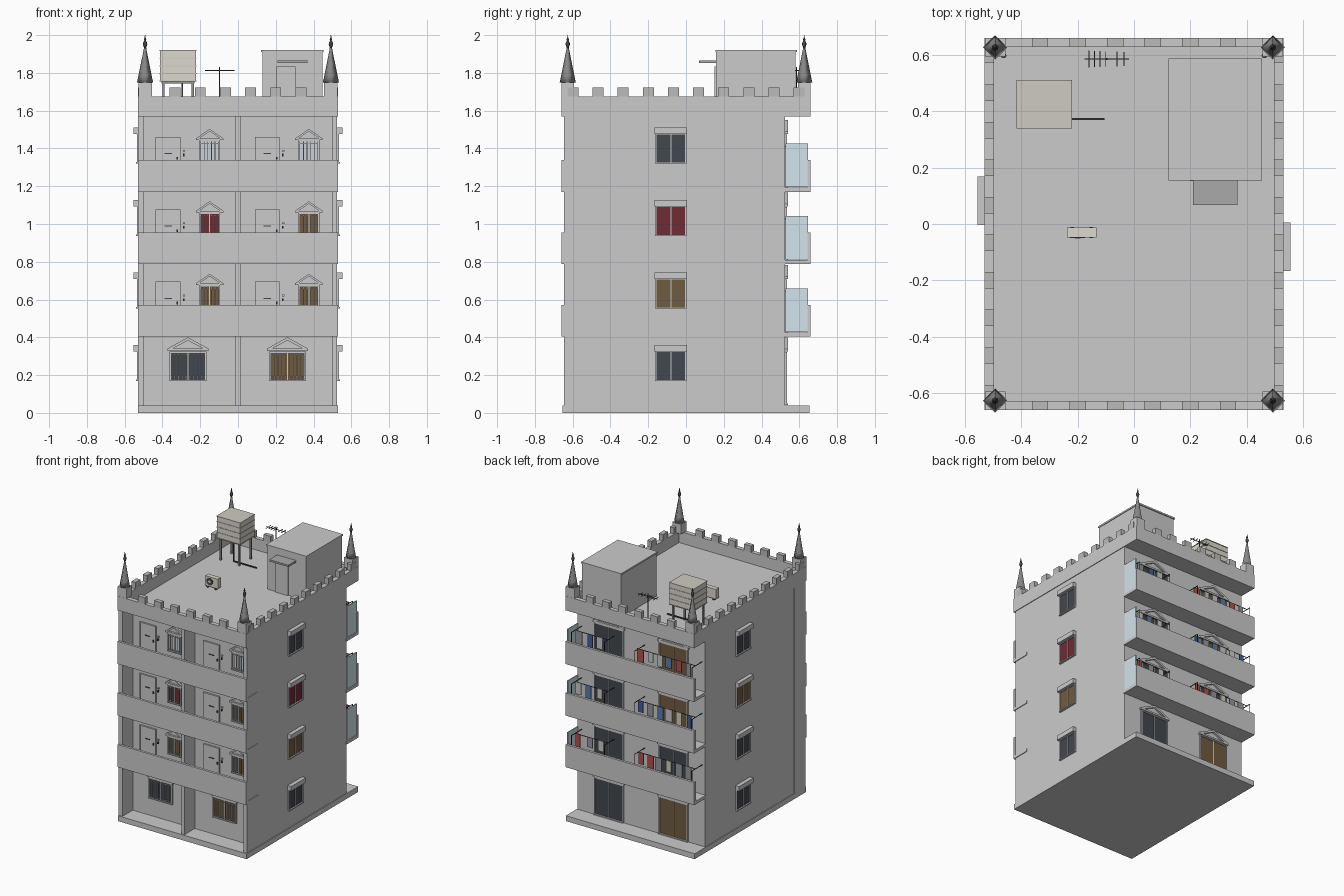
import bpy, bmesh, math, random
from mathutils import Vector

if "Cube" in bpy.data.objects:
    bpy.data.objects.remove(bpy.data.objects["Cube"])

random.seed(4)
FH = 0.3835                                     # storey height
SLATE, TAN, RED = (.055, .065, .08), (.16, .105, .05), (.16, .025, .035)
PALE, CREAM, DARK = (.6, .65, .7), (.72, .69, .61), (.06, .06, .06)
DOOR, ROOF, GLASS = (.7, .7, .67), (.6, .6, .6), (.65, .78, .84)
mats = {}

# u along the wall, o outwards from the core wall
SIDES = {None: lambda u, o, z: (u, o, z),
         'front': lambda u, o, z: (u, -.525 - o, z), 'back': lambda u, o, z: (u, .525 + o, z),
         'right': lambda u, o, z: (.525 + o, u, z), 'left': lambda u, o, z: (-.525 - o, u, z)}


def finish(name, bm, color=None, smooth=False):
    bmesh.ops.recalc_face_normals(bm, faces=bm.faces)
    me = bpy.data.meshes.new(name)
    bm.to_mesh(me)
    bm.free()
    ob = bpy.data.objects.new(name, me)
    bpy.context.collection.objects.link(ob)
    for p in me.polygons:
        p.use_smooth = smooth
    if color:
        if color not in mats:
            mats[color] = bpy.data.materials.new("paint")
            mats[color].diffuse_color = (*color, 1)
        me.materials.append(mats[color])
    return ob


def boxes(name, lst, color=None, side=None):
    """One object from boxes (u0, u1, o0, o1, z0, z1)."""
    bm = bmesh.new()
    for u0, u1, o0, o1, z0, z1 in lst:
        ps = [Vector(SIDES[side](u, o, z)) for u in (u0, u1) for o in (o0, o1) for z in (z0, z1)]
        c, d = (ps[0] + ps[7]) / 2, ps[7] - ps[0]
        for v in bmesh.ops.create_cube(bm, size=1)['verts']:
            v.co = c + Vector(a * abs(b) for a, b in zip(v.co, d))
    return finish(name, bm, color)


def lathe(name, prof, n, x, y, color=None, smooth=True):
    bm = bmesh.new()
    rings = [[bm.verts.new((x + r * math.cos(math.tau * i / n), y + r * math.sin(math.tau * i / n), z))
              for i in range(n)] for r, z in prof]
    for a, b in zip(rings, rings[1:]):
        for i in range(n):
            bm.faces.new((a[i], a[(i + 1) % n], b[(i + 1) % n], b[i]))
    bm.faces.new(rings[0])
    bm.faces.new(rings[-1])
    return finish(name, bm, color, smooth)


def pediment(name, side, c, w, z, h, t=.013):
    """Triangular moulding: outer gable outline with an open centre."""
    bm = bmesh.new()
    outer = [(-w, z), (w, z), (w, z + t), (0, z + h), (-w, z + t)]
    inner = [(-w * .72, z + t), (w * .72, z + t), (w * .70, z + t * 1.2), (0, z + h - t * 1.3), (-w * .70, z + t * 1.2)]
    L = [[bm.verts.new(SIDES[side](c + u, o, zz)) for u, zz in p] for p in (outer, inner) for o in (0, .014)]
    for i in range(5):
        j = (i + 1) % 5
        for a, b in ((0, 1), (1, 3), (3, 2), (2, 0)):
            bm.faces.new((L[a][i], L[a][j], L[b][j], L[b][i]))
    finish(name, bm)


def window(name, side, c, w, z0, z1, color, bars=0, out=.004):
    a, b, t = c - w / 2, c + w / 2, .008
    boxes(name + "_pane", [(a, b, 0, out, z0, z1)], color, side)
    f = [(a - t, a, 0, .01, z0, z1), (b, b + t, 0, .01, z0, z1), (c - .003, c + .003, 0, .008, z0, z1),
         (a - t, b + t, 0, .01, z1, z1 + t), (a - t, b + t, 0, .014, z0 - t, z0)]
    boxes(name + "_frame", f, None, side)
    if bars:
        g = [(a + w * i / bars - .0018, a + w * i / bars + .0018, .012, .016, z0, z1) for i in range(bars + 1)]
        g += [(a, b, .012, .015, z, z + .004) for z in (z0 + .01, z1 - .01)]
        boxes(name + "_bars", g, None, side)


# Main mass, plinth, end fins and middle fin of the front galleries
boxes("core", [(-.525, .525, -.525, .525, .04, 1.575)])
boxes("plinth", [(-.53, .53, -.655, .655, 0, .04)])
boxes("gallery_fins", [(-.53, -.498, -.645, -.52, .04, 1.575), (.498, .525, -.645, -.52, .04, 1.575),
                       (-.012, .012, -.645, -.52, .04, 1.575)])
boxes("roof_slab", [(-.525, .525, -.655, .655, 1.57, 1.59)], ROOF)

# Roof parapet with merlons and corner posts
boxes("roof_parapet", [(s * .53, s * .496, -.66, .66, 1.57, 1.675) for s in (-1, 1)] +
      [(-.496, .496, s * .66, s * .628, 1.57, 1.675) for s in (-1, 1)])
m = .029
merlons = [(x - m, x + m, s * .66, s * .628, 1.675, 1.722)
           for s in (-1, 1) for x in [-.333 + .1332 * i for i in range(6)]]
merlons += [(s * .53, s * .496, y - m, y + m, 1.675, 1.722)
            for s in (-1, 1) for y in [-.599 + .1331 * i for i in range(10)]]
boxes("merlons", merlons, (.5, .5, .48))
for sx in (-1, 1):
    for sy in (-1, 1):
        x, y = sx * .492, sy * .626
        boxes("corner_post", [(x - .036, x + .036, y - .033, y + .033, 1.675, 1.748)])
        lathe("spire", [(.043, 1.748), (.034, 1.79), (.022, 1.85), (.01, 1.91), (.004, 1.945)], 4, x, y, (.25, .25, .25))
        lathe("finial", [(.004, 1.93), (.009, 1.942), (.012, 1.952), (.009, 1.963), (.004, 1.97),
                         (.007, 1.976), (.003, 1.985), (.001, 2.0)], 8, x, y, DARK)

# Gallery and balcony slabs with solid parapets
for k in range(1, 4):
    z = .02 + k * FH
    for s, nm in ((-1, "gallery"), (1, "balcony")):
        boxes(nm, [(-.53, .53, s * .655, s * .52, z, z + .022), (-.53, .53, s * .66, s * .642, z, z + .168)])
    boxes("glass_side_screen", [(.519, .526, .527, .645, z + .025, z + .255)], GLASS)

# Front: ground floor windows, then doors and small windows above
for c, col in ((-.265, SLATE), (.262, TAN)):
    window("ground_window", 'front', c, .18, .178, .318, col, 9)
    pediment("ground_pediment", 'front', c, .108, .328, .072)
cols = {1: (TAN, TAN), 2: (RED, TAN), 3: (PALE, PALE)}
for k in range(1, 4):
    z = k * FH
    for i, off in enumerate((0, .525)):
        d = -.43 + off
        boxes("flat_door", [(d, d + .12, 0, .008, z + .042, z + .305)], DOOR, 'front')
        boxes("door_frame", [(d - .006, d, 0, .012, z + .042, z + .311), (d + .12, d + .126, 0, .012, z + .042, z + .311),
                             (d, d + .12, 0, .012, z + .305, z + .311)], None, 'front')
        boxes("door_fittings", [(d + .04, d + .08, .006, .012, z + .22, z + .226),
                                (d + .105, d + .113, .006, .016, z + .19, z + .205),
                                (d + .138, d + .146, 0, .01, z + .208, z + .222)], DARK, 'front')
        boxes("bell_plate", [(d + .138, d + .15, 0, .008, z + .232, z + .242)], CREAM, 'front')
        window("gallery_window", 'front', -.15 + off, .095, z + .165, z + .285, cols[k][i], 5)
        pediment("gallery_pediment", 'front', -.15 + off, .072, z + .293, .06, .01)

# Side windows with roller shutter boxes and sills
for side, c, cc in (('right', -.08, (SLATE, TAN, RED, SLATE)), ('left', .083, (SLATE, SLATE, TAN, SLATE))):
    for k in range(4):
        z = k * FH
        window("side_window", side, c, .15, z + .178, z + .322, cc[k])
        boxes("shutter_box", [(c - .086, c + .086, 0, .029, z + .325, z + .36)], None, side)

# Back: tall sliding doors under gable mouldings
for c, cc in ((.262, (SLATE,) * 4), (-.268, (TAN, SLATE, TAN, TAN))):
    for k in range(4):
        z = k * FH
        window("balcony_door", 'back', c, .225, z + .05, z + .315, cc[k])
        pediment("balcony_pediment", 'back', c, .128, z + .325, .075)

# Clothes rods and washing on the balconies
CL = [(.06, .12, .3), (.6, .6, .58), (.3, .32, .34), (.1, .2, .4), (.45, .08, .07), (.65, .62, .52)]
for k in range(1, 4):
    z = k * FH + .262
    for a, b, n in ((.22, .49, 3), (-.5, -.03, 6)):
        boxes("clothes_rod", [(a, b, .608, .612, z, z + .004)] +
              [(u - .002, u + .002, .525, .645, z - .004, z) for u in (a, b)] +
              [(u - .002, u + .002, .643, .647, z - .075, z) for u in (a, b)], DARK)
        for i in range(n):
            u, h = a + (b - a) * (i + .3 + .2 * random.random()) / n, random.uniform(.07, .12)
            boxes("washing", [(u, u + random.uniform(.035, .055), .607, .613, z - h, z + .004)], random.choice(CL))

# Stair house with cap, door and canopy
boxes("stair_house", [(.13, .448, .16, .58, 1.585, 1.91), (.123, .453, .155, .587, 1.91, 1.922)])
boxes("stair_house_door", [(.2, .305, .152, .162, 1.59, 1.835)], DOOR)
boxes("stair_canopy", [(.21, .367, .068, .162, 1.853, 1.866)], (.4, .4, .4))

# Water tank on legs, with ribs and outlet pipe
boxes("water_tank", [(-.413, -.222, .342, .508, 1.758, 1.915)], CREAM)
boxes("tank_ribs", [(-.416, -.219, .339, .511, z, z + .005) for z in (1.755, 1.795, 1.835, 1.875, 1.915)], (.62, .6, .53))
boxes("tank_stand", [(x - .006, x + .006, y - .006, y + .006, 1.585, 1.757) for x in (-.395, -.24) for y in (.36, .49)] +
      [(-.405, -.23, y - .005, y + .005, 1.745, 1.757) for y in (.36, .49)], (.3, .3, .3))
boxes("tank_pipe", [(-.245, -.105, .368, .376, 1.6, 1.608), (-.3, -.292, .368, .376, 1.6, 1.757),
                    (-.3, -.24, .368, .376, 1.6, 1.608)], DARK)

# Air conditioner with round fan grille
boxes("air_conditioner", [(-.237, -.133, -.047, -.012, 1.6, 1.672)], CREAM)
boxes("air_conditioner_feet", [(x, x + .012, -.05, -.01, 1.588, 1.6) for x in (-.225, -.157)], DARK)
for r, t, col in ((.027, .002, DARK), (.01, .004, CREAM)):
    fan = lathe("fan_grille", [(r, 0), (r, t)], 16, 0, 0, col, False)
    fan.rotation_euler = (math.pi / 2, 0, 0)
    fan.location = (-.2, -.047, 1.637)

# Aerial: mast, boom and cross elements
boxes("aerial", [(-.1, -.094, .582, .588, 1.585, 1.832), (-.175, -.018, .583, .587, 1.81, 1.814)] +
      [(x - .0015, x + .0015, .585 - h, .585 + h, 1.811, 1.814) for x, h in
       ((-.16, .03), (-.14, .028), (-.12, .028), (-.1, .027), (-.06, .026), (-.035, .025))], DARK)

# Rain pipe heads in the rear roof corners
for s in (-1, 1):
    lathe("rain_outlet", [(.01, 1.585), (.01, 1.67)], 10, s * .462, .597, (.3, .3, .3))

for m in bpy.data.materials:
    if m.users and not m.is_grease_pencil:
        m.use_nodes = True
        m.node_tree.nodes["Principled BSDF"].inputs["Base Color"].default_value = m.diffuse_color
